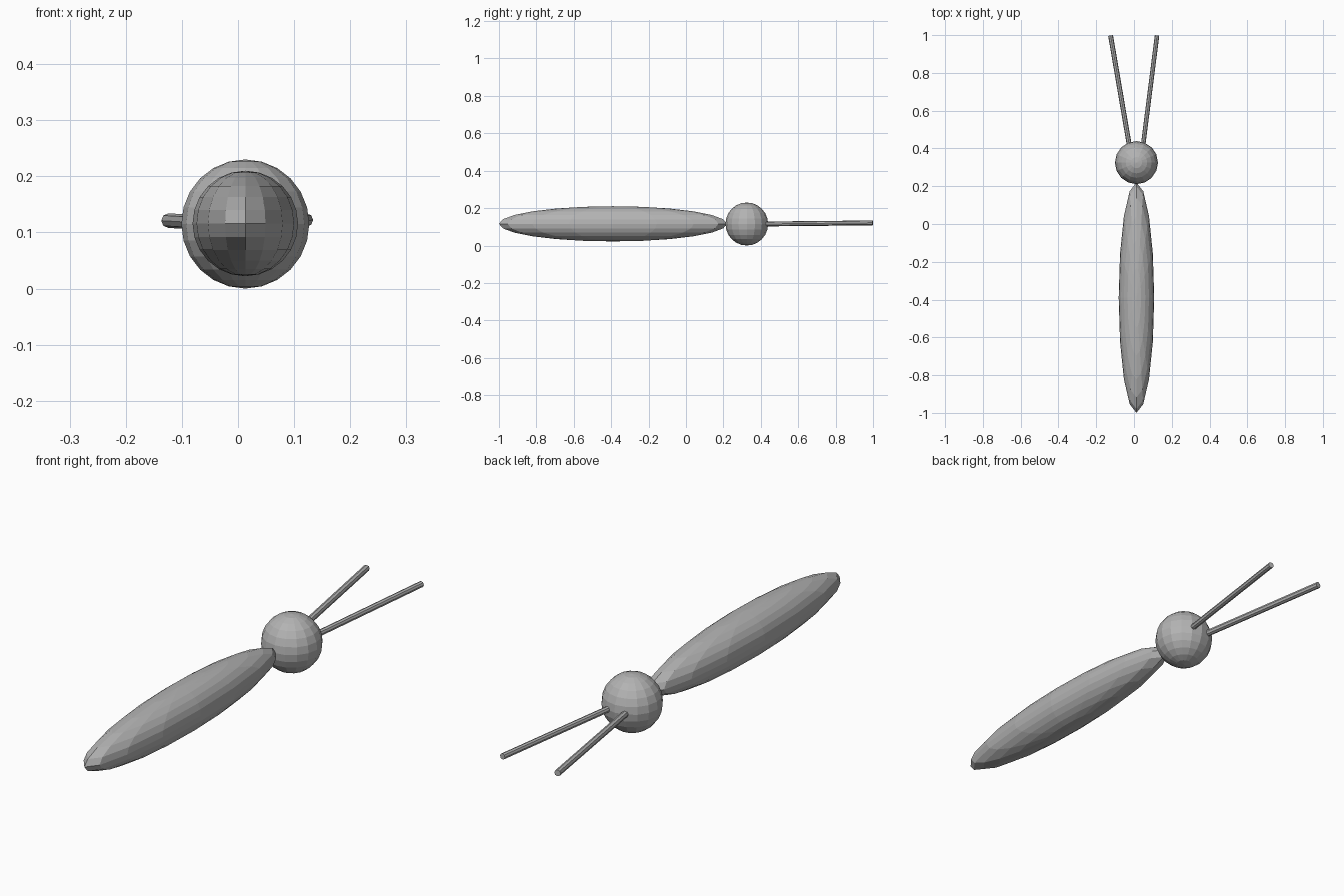
import bpy
from mathutils import Vector

cube = bpy.data.objects.get("Cube")
if cube:
    bpy.data.objects.remove(cube, do_unlink=True)

GREY = (0.45, 0.45, 0.45, 1.0)
grey = bpy.data.materials.new("plain_grey")
grey.use_nodes = True
grey.diffuse_color = GREY
grey.node_tree.nodes["Principled BSDF"].inputs["Base Color"].default_value = GREY


def finish(name):
    obj = bpy.context.object
    obj.name = name
    obj.data.materials.append(grey)
    return obj


def ball(name, centre, radii):
    bpy.ops.mesh.primitive_uv_sphere_add(segments=16, ring_count=12, radius=1, location=centre)
    obj = finish(name)
    obj.scale = radii


def rod(name, start, end, radius):
    start, end = Vector(start), Vector(end)
    axis = end - start
    bpy.ops.mesh.primitive_cylinder_add(vertices=8, radius=radius, depth=axis.length,
                                        location=(start + end) / 2)
    obj = finish(name)
    obj.rotation_euler = axis.to_track_quat('Z', 'Y').to_euler()


# Long slender body and round head
ball("body", (0.013, -0.39, 0.116), (0.094, 0.61, 0.094))
ball("head", (0.013, 0.325, 0.115), (0.114, 0.114, 0.115))

# Pair of straight feelers spreading from the head
rod("right_feeler", (-0.022, 0.40, 0.115), (-0.124, 0.998, 0.121), 0.013)
rod("left_feeler", (0.046, 0.40, 0.115), (0.122, 0.998, 0.122), 0.012)
